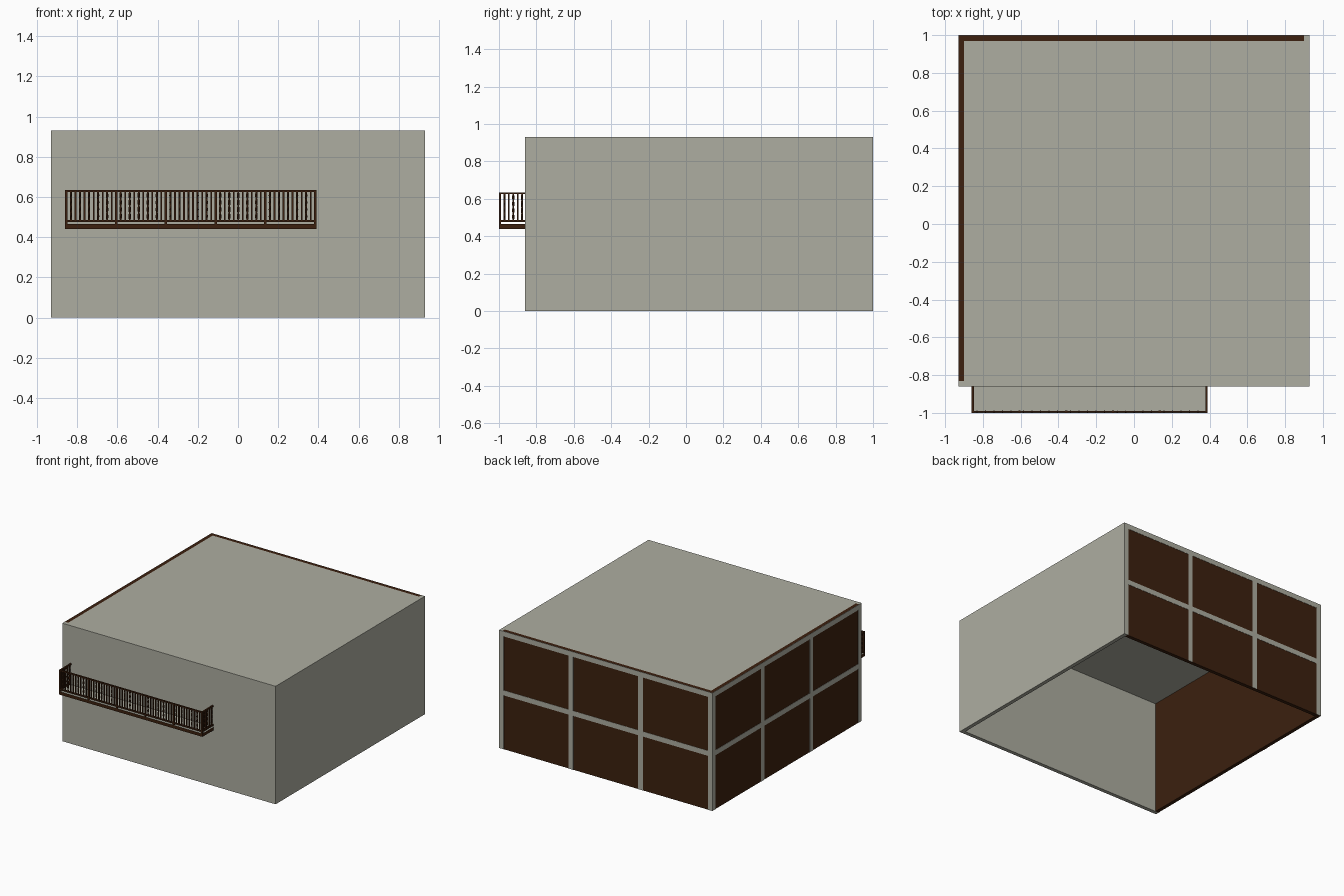
import bpy, bmesh, math
from mathutils import Vector

if "Cube" in bpy.data.objects:
    bpy.data.objects.remove(bpy.data.objects["Cube"])


def material(name, rgb):
    m = bpy.data.materials.new(name)
    m.diffuse_color = (*rgb, 1)
    m.use_nodes = True
    m.node_tree.nodes["Principled BSDF"].inputs["Base Color"].default_value = m.diffuse_color
    return m


GREY = material("warm_grey", (0.42, 0.42, 0.355))
BROWN = material("dark_brown", (0.045, 0.0145, 0.0045))


def add_box(bm, x0, x1, y0, y1, z0, z1):
    vs = bmesh.ops.create_cube(bm, size=1)["verts"]
    for v in vs:
        v.co = Vector((x0 if v.co.x < 0 else x1,
                       y0 if v.co.y < 0 else y1,
                       z0 if v.co.z < 0 else z1))


def add_twisted_bar(bm, x, y, z0, z1, r, turns=2.0, steps=16):
    rings = []
    for i in range(steps + 1):
        t = i / steps
        a = t * turns * math.pi + math.pi / 4
        rings.append([bm.verts.new((x + r * math.cos(a + k * math.pi / 2),
                                    y + r * math.sin(a + k * math.pi / 2),
                                    z0 + (z1 - z0) * t)) for k in range(4)])
    for lo, hi in zip(rings, rings[1:]):
        for k in range(4):
            n = (k + 1) % 4
            bm.faces.new((lo[k], lo[n], hi[n], hi[k]))


def finish(bm, name, *mats):
    me = bpy.data.meshes.new(name)
    bm.to_mesh(me)
    bm.free()
    for m in mats:
        me.materials.append(m)
    ob = bpy.data.objects.new(name, me)
    bpy.context.collection.objects.link(ob)
    return ob


def boxes(name, mat, *dims):
    bm = bmesh.new()
    for d in dims:
        add_box(bm, *d)
    return finish(bm, name, mat)


W, F, B, H, T = 0.93, -0.86, 1.0, 0.93, 0.03   # half width, front, back, height, wall
P = 0.002                                      # frame plate thickness

# Shell: grey front, right side and roof; open underneath
boxes("front_wall", GREY, (-W, W, F, F + T, 0, H))
boxes("right_wall", GREY, (W - T, W, F + T, B, 0, H))
boxes("roof", GREY, (-W + T, W - T, F + T, B - T, H - T, H))

# Brown panelled walls
boxes("back_wall", BROWN, (-W + P, W - T, B - T, B - P, 0, H))
boxes("left_wall", BROWN, (-W + P, -W + T, F + T, B - T, 0, H))


# Grey window grid: four posts, a middle rail and a top rail
def grid(a, b, bar=0.04):
    step = (b - a - bar) / 3
    strips = [(a + i * step, a + i * step + bar, 0, H) for i in range(4)]
    for i in range(3):
        lo, hi = a + i * step + bar, a + (i + 1) * step
        strips += [(lo, hi, 0.425, 0.465), (lo, hi, H - bar, H)]
    return strips


boxes("back_window_frame", GREY,
      *[(u0, u1, B - P, B, z0, z1) for u0, u1, z0, z1 in grid(-W, W)])
boxes("left_window_frame", GREY,
      *[(-W, -W + P, u0, u1, z0, z1) for u0, u1, z0, z1 in grid(F, B)])

# Balcony floor: brown edge, grey top and underside
X0, X1, Y0 = -0.86, 0.39, -1.0
bm = bmesh.new()
add_box(bm, X0, X1, Y0, F, 0.44, 0.465)
bm.normal_update()
for f in bm.faces:
    f.material_index = 1 if abs(f.normal.z) > 0.5 else 0
finish(bm, "balcony_floor", BROWN, GREY)

# Railing: posts, top and bottom rails on three sides
R = 0.012
posts = [X0 + i * (X1 - X0 - R) / 5 for i in range(6)]
boxes("railing_posts", BROWN, *[(x, x + R, Y0, Y0 + R, 0.465, 0.635) for x in posts])
rails = []
for z0, z1 in ((0.476, 0.486), (0.625, 0.635)):
    rails.append((X0, X1, Y0 + 0.001, Y0 + R - 0.001, z0, z1))
    for x in (X0, X1 - R):
        rails.append((x, x + R, Y0 + R, F, z0, z1))
boxes("railing_rails", BROWN, *rails)

# Balusters: twisted and plain bars alternate
bm = bmesh.new()
spots = []
for i in range(5):
    c = posts[i] + R / 2
    gap = (posts[1] - posts[0]) / 11
    spots += [(c + gap * k, Y0 + R / 2, k) for k in range(1, 11)]
for x in (X0 + R / 2, X1 - R / 2):
    spots += [(x, Y0 + R / 2 + 0.0235 * k, k) for k in range(1, 6)]
for x, y, k in spots:
    if k % 2:
        add_twisted_bar(bm, x, y, 0.486, 0.625, 0.006)
    else:
        add_box(bm, x - 0.004, x + 0.004, y - 0.004, y + 0.004, 0.486, 0.625)
finish(bm, "balusters", BROWN)
